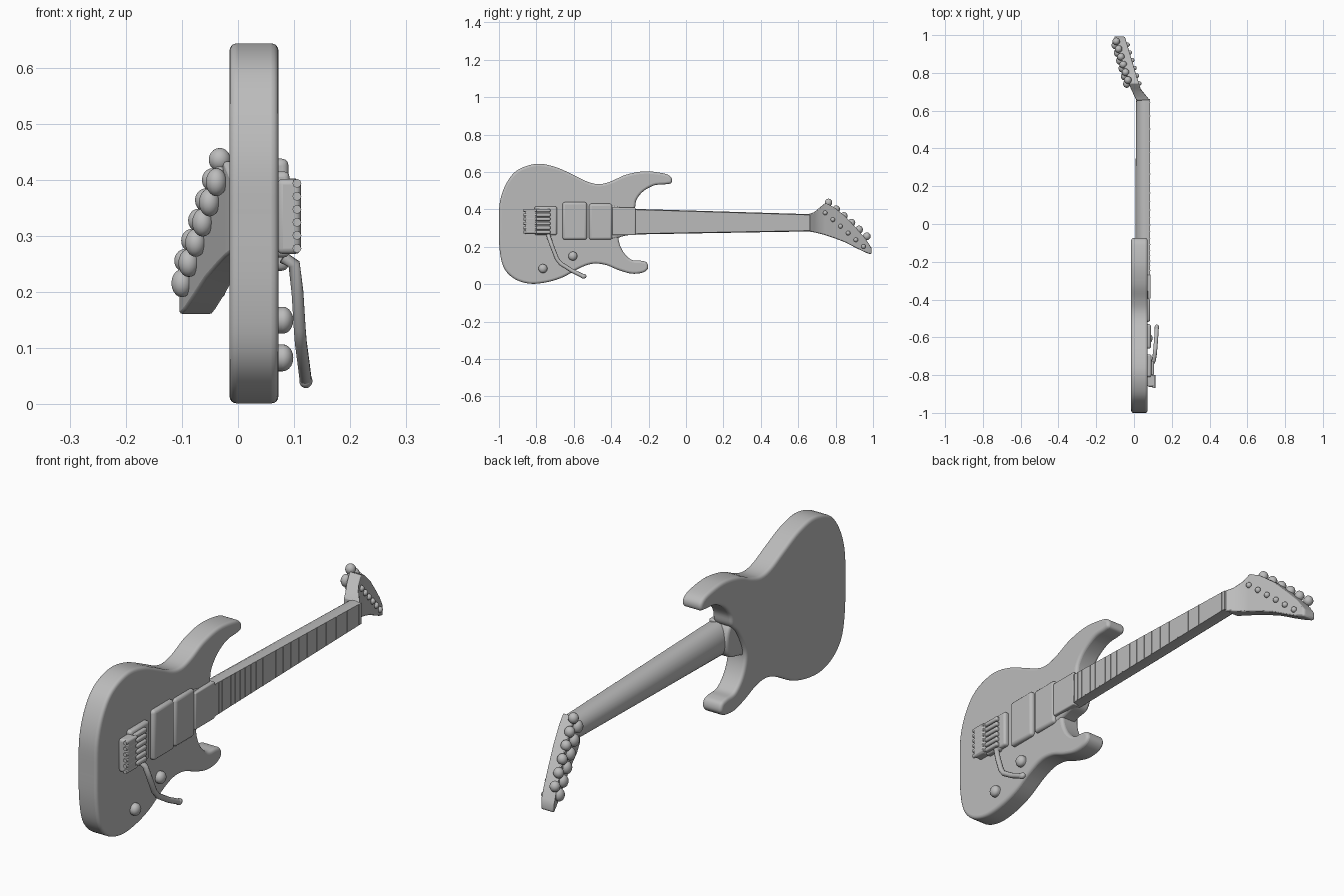
import bpy, bmesh, math
from mathutils import Vector

if "Cube" in bpy.data.objects:
    bpy.data.objects.remove(bpy.data.objects["Cube"])

grey = bpy.data.materials.new("plain grey")
grey.diffuse_color = (0.5, 0.5, 0.5, 1)
grey.use_nodes = True
grey.node_tree.nodes["Principled BSDF"].inputs["Base Color"].default_value = grey.diffuse_color


def finish(name, bm, bevel=0, segments=3, angle=40):
    bmesh.ops.recalc_face_normals(bm, faces=bm.faces)
    me = bpy.data.meshes.new(name)
    bm.to_mesh(me)
    bm.free()
    ob = bpy.data.objects.new(name, me)
    bpy.context.collection.objects.link(ob)
    me.materials.append(grey)
    if bevel:
        mod = ob.modifiers.new("round edges", 'BEVEL')
        mod.width, mod.segments, mod.limit_method = bevel, segments, 'ANGLE'
        mod.angle_limit = math.radians(50)
    bpy.ops.object.select_all(action='DESELECT')
    ob.select_set(True)
    bpy.context.view_layer.objects.active = ob
    bpy.ops.object.shade_smooth_by_angle(angle=math.radians(angle))
    return ob


def spline(pts, steps=5):
    """Closed smooth curve through 2D points."""
    out, n = [], len(pts)
    for i in range(n):
        a, b, c, d = (Vector(pts[(i + k) % n]) for k in (-1, 0, 1, 2))
        for s in range(steps):
            t = s / steps
            out.append(0.5 * (2 * b + (c - a) * t + (2 * a - 5 * b + 4 * c - d) * t * t
                              + (3 * b - a - 3 * c + d) * t ** 3))
    return out


def slab(name, outline, x0, x1, bevel, segments=3):
    bm = bmesh.new()
    face = bm.faces.new([bm.verts.new((x0, p[0], p[1])) for p in outline])
    ext = bmesh.ops.extrude_face_region(bm, geom=[face])
    bmesh.ops.translate(bm, vec=(x1 - x0, 0, 0),
                        verts=[v for v in ext['geom'] if isinstance(v, bmesh.types.BMVert)])
    return finish(name, bm, bevel, segments)


def box(name, y0, y1, z0, z1, x0, x1, bevel=0.008):
    return slab(name, [(y0, z0), (y1, z0), (y1, z1), (y0, z1)], x0, x1, bevel)


def loft(name, rings, bevel=0, angle=40):
    bm = bmesh.new()
    rows = [[bm.verts.new(p) for p in r] for r in rings]
    n = len(rows[0])
    for a, b in zip(rows, rows[1:]):
        for i in range(n):
            bm.faces.new((a[i], a[(i + 1) % n], b[(i + 1) % n], b[i]))
    bm.faces.new(rows[0])
    bm.faces.new(rows[-1])
    return finish(name, bm, bevel, 2, angle)


def ball(name, loc, size):
    bm = bmesh.new()
    bmesh.ops.create_uvsphere(bm, u_segments=14, v_segments=10, radius=1)
    for v in bm.verts:
        v.co = Vector(loc) + Vector([c * s for c, s in zip(v.co, size)])
    return finish(name, bm, angle=60)


def rod(name, pts, r, sides=10):
    pts = [Vector(p) for p in pts]
    rings = []
    for i, p in enumerate(pts):
        d = (pts[min(i + 1, len(pts) - 1)] - pts[max(i - 1, 0)]).normalized()
        u = d.orthogonal().normalized() if abs(d.x) > 0.9 else d.cross(Vector((1, 0, 0))).normalized()
        w = d.cross(u)
        rings.append([p + r * (u * math.cos(2 * math.pi * k / sides)
                               + w * math.sin(2 * math.pi * k / sides)) for k in range(sides)])
    return loft(name, rings, angle=50)


# Body with two horns
body = [(-1, .32), (-.995, .44), (-.96, .54), (-.9, .61), (-.8, .643), (-.7, .627), (-.6, .583),
        (-.52, .545), (-.46, .535), (-.4, .55), (-.32, .585), (-.22, .603), (-.12, .592),
        (-.08, .572), (-.078, .542), (-.11, .534), (-.17, .528), (-.23, .495), (-.265, .45),
        (-.275, .405), (-.31, .37), (-.34, .32), (-.36, .265), (-.355, .215), (-.33, .165),
        (-.29, .13), (-.24, .125), (-.21, .115), (-.203, .085), (-.23, .062), (-.29, .056),
        (-.36, .075), (-.43, .103), (-.5, .109), (-.57, .085), (-.66, .036), (-.75, .009),
        (-.84, .003), (-.92, .03), (-.975, .09), (-.997, .19)]
slab("body", spline(body), -0.015, 0.072, 0.017, 4)
# Rounded block where the neck joins
slab("neck_heel", spline([(-.42, .25), (-.33, .258), (-.28, .275), (-.26, .335), (-.28, .395),
                          (-.33, .41), (-.42, .41)]), 0.0, 0.075, 0.012)

# Neck with a rounded back and flat playing face
rings = []
for y, lo, hi, back in ((-.38, .262, .405, .012), (-.2, .267, .4, .008),
                        (.2, .274, .388, .008), (.663, .282, .374, .012)):
    c, h = (lo + hi) / 2, (hi - lo) / 2
    arc = [(.062 - (.062 - back) * math.sin(a), y, c - h * math.cos(a))
           for a in (math.pi * k / 12 for k in range(13))]
    rings.append([(.086, y, lo + .004)] + arc + [(.086, y, hi - .004)])
loft("neck", rings)
box("fretboard_end", -.395, -.27, .262, .41, .06, .088, .005)
# Frets
for k in range(22):
    y = .645 - 1.3 * (1 - 2 ** (-k / 12))
    t = (y + .38) / 1.04
    box("fret", y - .002, y + .002, .268 + .02 * t, .4 - .03 * t, .08, .088, 0)

# Tilted headstock: y, low z, high z, back x, front x
sections = [(.655, .282, .374, .012, .084), (.685, .277, .385, -.002, .06),
            (.715, .27, .41, -.016, .036), (.745, .262, .434, -.026, .026),
            (.79, .247, .412, -.04, .012), (.85, .224, .364, -.06, -.006),
            (.91, .193, .3, -.08, -.024), (.96, .169, .243, -.096, -.039),
            (.985, .16, .205, -.104, -.046), (.993, .165, .19, -.104, -.052)]
loft("headstock", [[(b, y, lo), (f, y, lo), (f, y, hi), (b, y, hi)]
                   for y, lo, hi, b, f in sections], 0.008)

# Six tuners: button on the upper edge, housing behind, post in front
for k in range(6):
    t = k / 5
    y, z = .762 + .205 * t, .436 - .18 * t
    x = .03 - .3 * (y - .74)
    ball("tuner_button", (x - .056, y, z), (.02, .02, .021))
    rod("tuner_shaft", [(x - .056, y, z), (x - .055, y - .02, z - .04)], .009, 8)
    ball("tuner_housing", (x - .062, y - .02, z - .04), (.019, .022, .025))
    ball("tuner_post", (x + .004, y - .018, z - .055), (.012, .012, .012))

# Pickups
box("bridge_pickup", -.66, -.53, .238, .438, .06, .09, .012)
box("neck_pickup", -.518, -.395, .238, .43, .06, .086, .012)

# Bridge with tail block and saddles
box("bridge_plate", -.81, -.69, .262, .415, .06, .092, .01)
box("bridge_tail", -.862, -.8, .268, .402, .07, .112, .01)
for k in range(6):
    z = .278 + .0232 * k
    box("saddle", -.8, -.725, z - .009, z + .009, .08, .106, .006)
    rod("fine_tuner", [(.105, -.868, z), (.105, -.8, z)], .008, 8)

# Tremolo arm
rod("tremolo_arm", [(.08, -.735, .262), (.1, -.733, .25), (.106, -.715, .2), (.11, -.69, .135),
                    (.112, -.67, .11), (.117, -.61, .072), (.121, -.545, .04)], .011)
ball("arm_tip", (.121, -.548, .042), (.012, .016, .013))

# Control knobs
for y, z in ((-.765, .083), (-.605, .15)):
    rod("knob_base", [(.06, y, z), (.08, y, z)], .024, 16)
    ball("knob", (.08, y, z), (.019, .024, .024))
